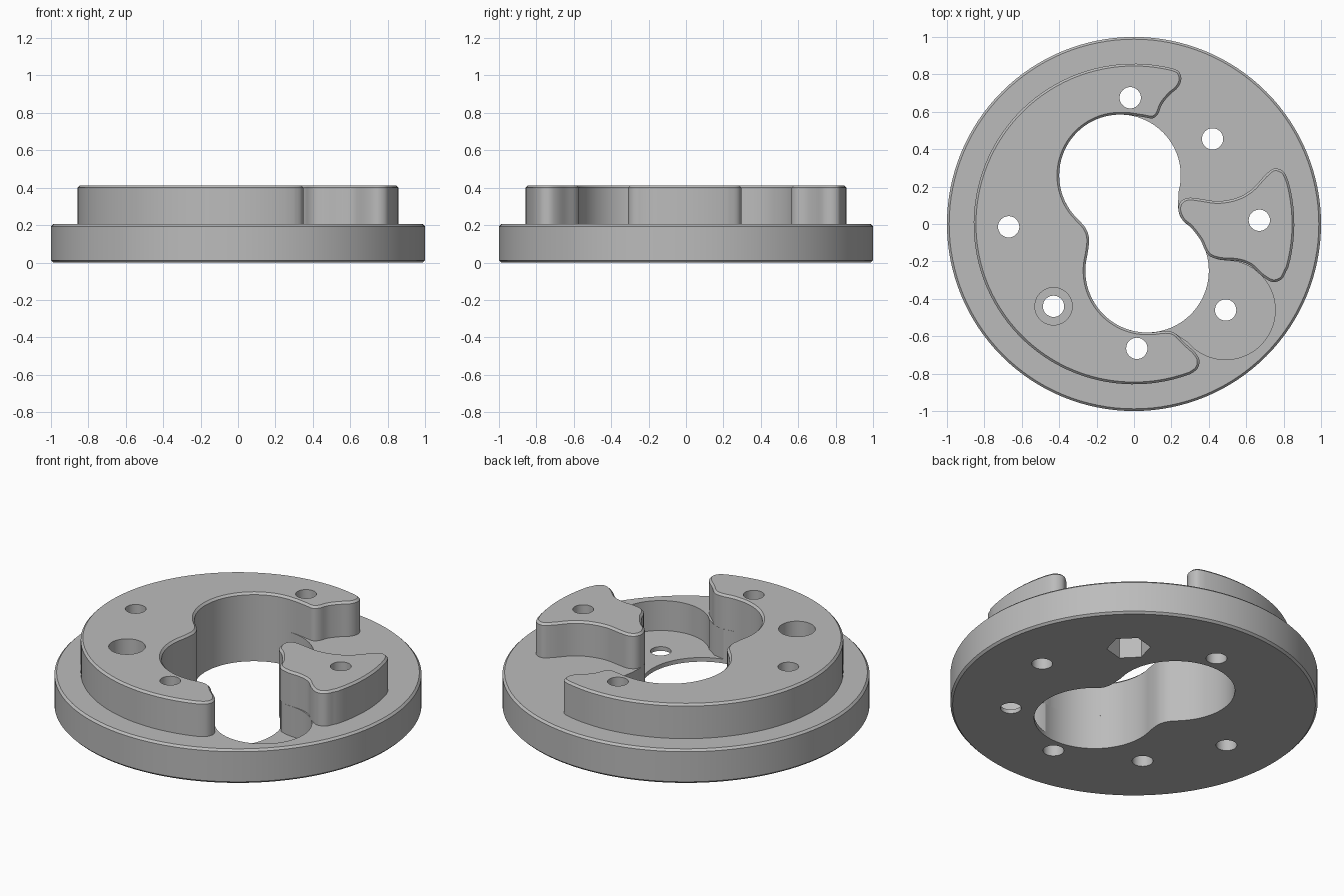
import bpy
import bmesh
from math import cos, sin, radians
from mathutils import Vector

if "Cube" in bpy.data.objects:
    bpy.data.objects.remove(bpy.data.objects["Cube"], do_unlink=True)

BASE_TOP, TOP, CHAMFER = 0.205, 0.412, 0.012
RIM_R = 0.857

grey = bpy.data.materials.new("plain grey")
grey.use_nodes = True
grey.diffuse_color = (0.5, 0.5, 0.5, 1)
grey.node_tree.nodes["Principled BSDF"].inputs["Base Color"].default_value = (0.5, 0.5, 0.5, 1)


def arc(cx, cy, r, start, end, step=4):
    n = max(1, round(abs(end - start) / step))
    angles = [radians(start + (end - start) * i / n) for i in range(n + 1)]
    return [(cx + r * cos(a), cy + r * sin(a)) for a in angles]


def circle(cx, cy, r, sides=48, turn=0):
    return arc(cx, cy, r, turn, turn + 360, 360 / sides)[:-1]


def smooth(points, parts=4):
    """Round off a hand-drawn run of points with a Catmull-Rom curve."""
    p = [Vector(q) for q in points]
    p = [p[0]] + p + [p[-1]]
    out = []
    for a, b, c, d in zip(p, p[1:], p[2:], p[3:]):
        for i in range(parts):
            t = i / parts
            out.append(tuple(0.5 * (2 * b + (c - a) * t + (2 * a - 5 * b + 4 * c - d) * t ** 2
                                    + (3 * b - a - 3 * c + d) * t ** 3)))
    return out + [tuple(p[-1])]


def prism(name, outline, bottom, top, bevel_heights=()):
    """Extrude a closed outline and chamfer its rims at the given heights."""
    clean = [Vector(p) for p in outline]
    clean = [p for i, p in enumerate(clean) if (p - clean[i - 1]).length > 0.003]
    bm = bmesh.new()
    face = bm.faces.new([bm.verts.new((p.x, p.y, bottom)) for p in clean])
    up = bmesh.ops.extrude_face_region(bm, geom=[face])["geom"]
    for v in up:
        if isinstance(v, bmesh.types.BMVert):
            v.co.z = top
    bmesh.ops.recalc_face_normals(bm, faces=bm.faces)
    rims = [e for e in bm.edges
            if any(all(abs(v.co.z - h) < 1e-5 for v in e.verts) for h in bevel_heights)]
    if rims:
        bmesh.ops.bevel(bm, geom=rims, offset=CHAMFER, segments=1, affect='EDGES')
    bmesh.ops.recalc_face_normals(bm, faces=bm.faces)
    mesh = bpy.data.meshes.new(name)
    bm.to_mesh(mesh)
    bm.free()
    mesh.materials.append(grey)
    obj = bpy.data.objects.new(name, mesh)
    bpy.context.collection.objects.link(obj)
    return obj


def activate(obj):
    bpy.ops.object.select_all(action='DESELECT')
    obj.select_set(True)
    bpy.context.view_layer.objects.active = obj


def cut(obj, outline, bottom, top):
    cutter = prism("cutter", outline, bottom, top)
    cutter.hide_render = True
    activate(obj)
    mod = obj.modifiers.new("cut", 'BOOLEAN')
    mod.operation, mod.solver, mod.object = 'DIFFERENCE', 'EXACT', cutter
    bpy.ops.object.modifier_apply(modifier=mod.name)
    bpy.data.objects.remove(cutter, do_unlink=True)


# Two overlapping round openings joined by a soft waist
UPPER = (-0.075, 0.26, 0.325)
LOWER = (0.07, -0.25, 0.33)
left_waist = smooth([(-0.305, 0.03), (-0.26, -0.02), (-0.24, -0.08), (-0.249, -0.165)])
right_waist = smooth([(0.303, -0.017), (0.26, 0.02), (0.237, 0.075), (0.239, 0.176)])
opening = arc(*UPPER, -15, 225) + left_waist + arc(*LOWER, 165, 405) + right_waist

# Round base plate with the opening
base = prism("base_plate", circle(0, 0, 1, 128), 0, BASE_TOP, (0, BASE_TOP))
cut(base, opening, -0.1, 0.5)

# Deep side pocket with a thin floor
pocket = ([(0.3, -0.2), (0.385, -0.145), (0.41, -0.175), (0.45, -0.19)]
          + arc(0.49, -0.46, 0.265, 90, -140)
          + [(0.22, -0.585), (0.15, -0.572), (0.1, -0.4)])
cut(base, pocket, 0.025, 0.4)

# Large raised crescent, following the opening on its inner side
upper_tip = smooth([(0.205, 0.832), (0.24, 0.815), (0.253, 0.775), (0.235, 0.73), (0.19, 0.69),
                    (0.15, 0.64), (0.13, 0.59), (0.1, 0.565), (0.05, 0.572), (-0.02, 0.583)])
lower_tip = smooth([(0.1, -0.58), (0.17, -0.572), (0.22, -0.585), (0.27, -0.635), (0.325, -0.685),
                    (0.35, -0.73), (0.338, -0.775), (0.3, -0.803)])
crescent = prism("raised_crescent",
                 upper_tip + arc(*UPPER, 88, 225) + left_waist + arc(*LOWER, 165, 270)
                 + lower_tip + arc(0, 0, RIM_R, 290, 77, 3)[1:],
                 BASE_TOP, TOP, (TOP,))

# Smaller raised island on the other side
island_tip = smooth([(0.825, 0.23), (0.8, 0.28), (0.75, 0.297), (0.7, 0.26), (0.63, 0.185),
                     (0.55, 0.14), (0.45, 0.122), (0.35, 0.135), (0.29, 0.14), (0.25, 0.12),
                     (0.237, 0.075), (0.26, 0.02), (0.303, -0.017), (0.355, -0.085),
                     (0.38, -0.14), (0.41, -0.175), (0.47, -0.192), (0.55, -0.197),
                     (0.62, -0.22), (0.68, -0.275), (0.74, -0.31), (0.79, -0.295),
                     (0.815, -0.25)])
island = prism("raised_island", island_tip + arc(0, 0, RIM_R, -16, 15, 3),
               BASE_TOP, TOP, (TOP,))

# Bolt holes through each part
HOLE_R = 0.057
crescent_holes = [(-0.02, 0.675), (-0.67, -0.015), (-0.43, -0.44), (0.015, -0.665)]
island_holes = [(0.67, 0.02)]
base_holes = [(0.42, 0.455), (0.49, -0.46)]
for part, centres in ((crescent, crescent_holes), (island, island_holes),
                      (base, crescent_holes + island_holes + base_holes)):
    for x, y in centres:
        cut(part, circle(x, y, HOLE_R, 32), -0.1, 0.6)

# Round recess above one hole and a six-sided recess below the opposite one
cut(crescent, circle(-0.43, -0.44, 0.1), 0.25, 0.6)
cut(base, circle(0.42, 0.455, 0.12, 6, 135), -0.1, 0.14)

for part in (base, crescent, island):
    activate(part)
    bpy.ops.object.shade_smooth_by_angle(angle=radians(30))
